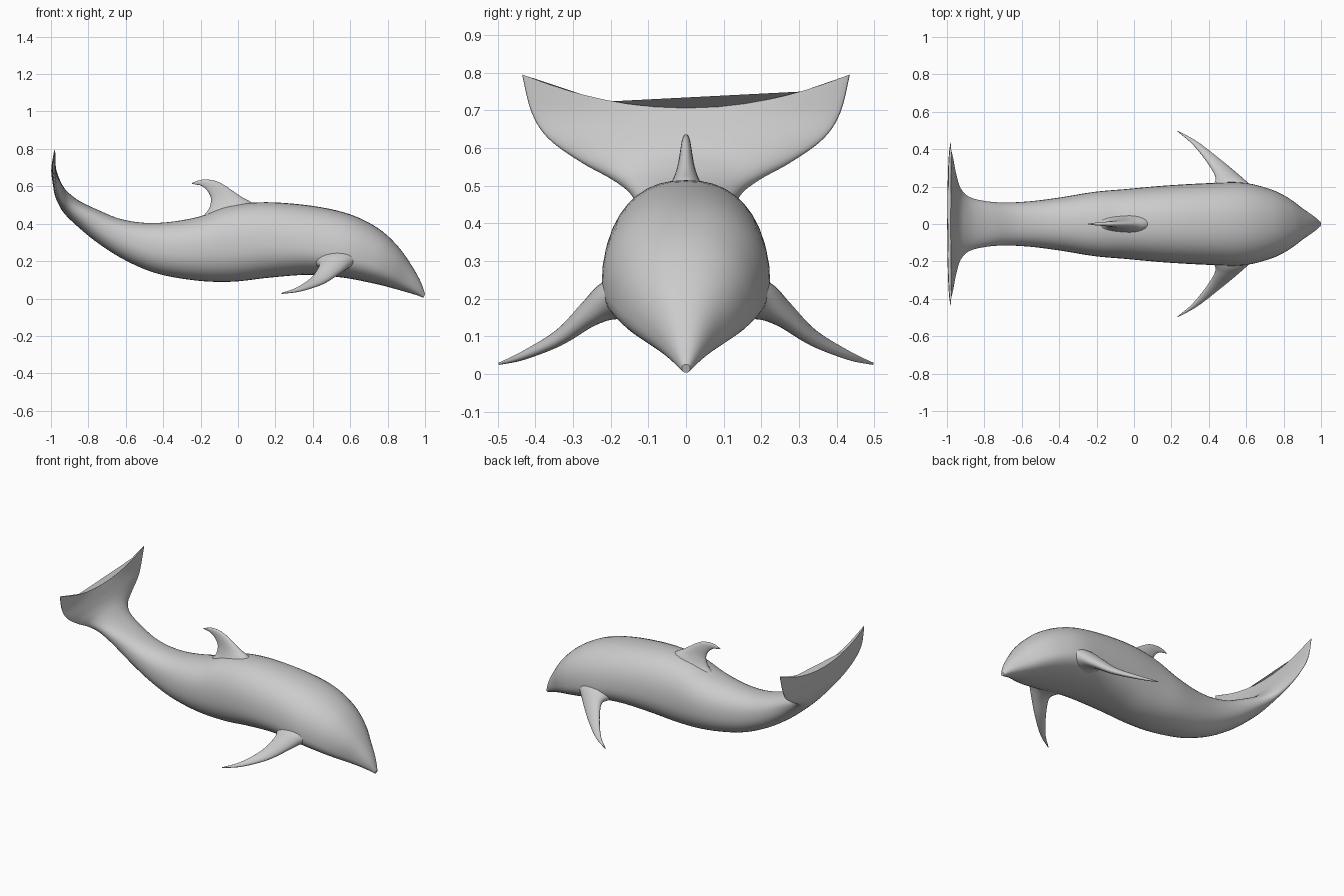
import bpy, bmesh, math
from mathutils import Vector


def spline(rows, steps):
    """Catmull-Rom interpolation of every column of the section table."""
    out = []
    n = len(rows)
    for i in range(n - 1):
        a, b, c, d = rows[max(i - 1, 0)], rows[i], rows[i + 1], rows[min(i + 2, n - 1)]
        for s in range(steps):
            t = s / steps
            out.append([0.5 * (2 * q + (r - p) * t + (2 * p - 5 * q + 4 * r - u) * t * t
                               + (3 * q - p - 3 * r + u) * t ** 3)
                        for p, q, r, u in zip(a, b, c, d)])
    out.append(list(rows[-1]))
    return out


def loft(name, rows, axis, sides=40, steps=5, power=1.0):
    """Skin oval sections: upper point, lower point, half width, widest fraction, tip lift."""
    axis = Vector(axis).normalized()
    bm = bmesh.new()
    rings = []
    for r in spline(rows, steps):
        top, bot = Vector(r[0:3]), Vector(r[3:6])
        w, frac, lift = r[6:9]
        mid = bot.lerp(top, frac)
        ring = []
        for k in range(sides):
            a = 2 * math.pi * k / sides
            c = math.copysign(abs(math.cos(a)) ** power, math.cos(a))
            s = abs(math.sin(a)) ** power
            p = mid + axis * (w * c) + ((top if math.sin(a) > 0 else bot) - mid) * s
            p += Vector((0.1, 0, 1)) * (lift * c * c)
            ring.append(bm.verts.new(p))
        rings.append(ring)
    for r0, r1 in zip(rings, rings[1:]):
        for k in range(sides):
            j = (k + 1) % sides
            bm.faces.new((r0[k], r0[j], r1[j], r1[k]))
    bm.faces.new(rings[0])
    bm.faces.new(rings[-1])
    bmesh.ops.recalc_face_normals(bm, faces=bm.faces)
    for f in bm.faces:
        f.smooth = len(f.verts) == 4
    me = bpy.data.meshes.new(name)
    bm.to_mesh(me)
    bm.free()
    ob = bpy.data.objects.new(name, me)
    bpy.context.collection.objects.link(ob)
    return ob


# Body from snout to tail fluke: top x, z, bottom x, z, half width, widest fraction, lift
body = [
    (1.0, .026, .992, .004, .011, .5, 0),
    (.972, .10, .955, .018, .04, .45, 0),
    (.92, .19, .88, .04, .085, .4, 0),
    (.85, .285, .79, .065, .145, .36, 0),
    (.75, .375, .70, .086, .19, .34, 0),
    (.60, .45, .56, .112, .222, .34, 0),
    (.40, .495, .38, .127, .218, .38, 0),
    (.15, .515, .17, .112, .205, .43, 0),
    (-.05, .495, -.03, .09, .187, .47, 0),
    (-.20, .44, -.22, .096, .172, .5, 0),
    (-.36, .41, -.43, .133, .142, .5, 0),
    (-.50, .405, -.60, .203, .122, .5, 0),
    (-.63, .426, -.74, .29, .115, .5, 0),
    (-.74, .47, -.845, .374, .122, .5, 0),
    (-.845, .52, -.925, .45, .145, .5, -.005),
    (-.905, .565, -.96, .505, .195, .5, -.015),
    (-.935, .60, -.98, .555, .28, .5, -.012),
    (-.955, .64, -.99, .61, .365, .5, 0),
    (-.97, .68, -.998, .67, .41, .5, .02),
    (-.98, .706, -.998, .70, .435, .5, .092),
]
loft("body", [(a, 0, b, c, 0, d, w, f, l) for a, b, c, d, w, f, l in body],
     (0, 1, 0), power=.88)

# Dorsal fin: leading x, z, trailing x, z, half thickness
dorsal = [
    (.13, .46, -.23, .40, .075),
    (.07, .515, -.165, .465, .045),
    (.025, .54, -.146, .51, .030),
    (-.02, .57, -.147, .545, .021),
    (-.075, .607, -.168, .581, .015),
    (-.125, .63, -.197, .603, .011),
    (-.19, .636, -.222, .609, .007),
    (-.247, .618, -.247, .613, .002),
]
loft("dorsal_fin", [(a, 0, b, c, 0, d, w, .6, 0) for a, b, c, d, w in dorsal],
     (0, 1, 0), sides=24)

# Flippers: leading point, trailing point, half thickness, mirrored across y
flipper = [
    (.70, .13, .20, .38, .13, .20, .085, .5, 0),
    (.62, .205, .19, .42, .20, .19, .055, .5, 0),
    (.555, .265, .145, .435, .25, .175, .034, .5, 0),
    (.46, .345, .083, .395, .325, .113, .02, .5, 0),
    (.34, .438, .042, .315, .425, .057, .011, .5, 0),
    (.235, .497, .026, .232, .495, .029, .003, .5, 0),
]
fl = loft("flippers", flipper, (.05, .6, .8), sides=24)
m = fl.modifiers.new("mirror", 'MIRROR')
m.use_axis = (False, True, False)
m.use_clip = False
m.use_mirror_merge = False
